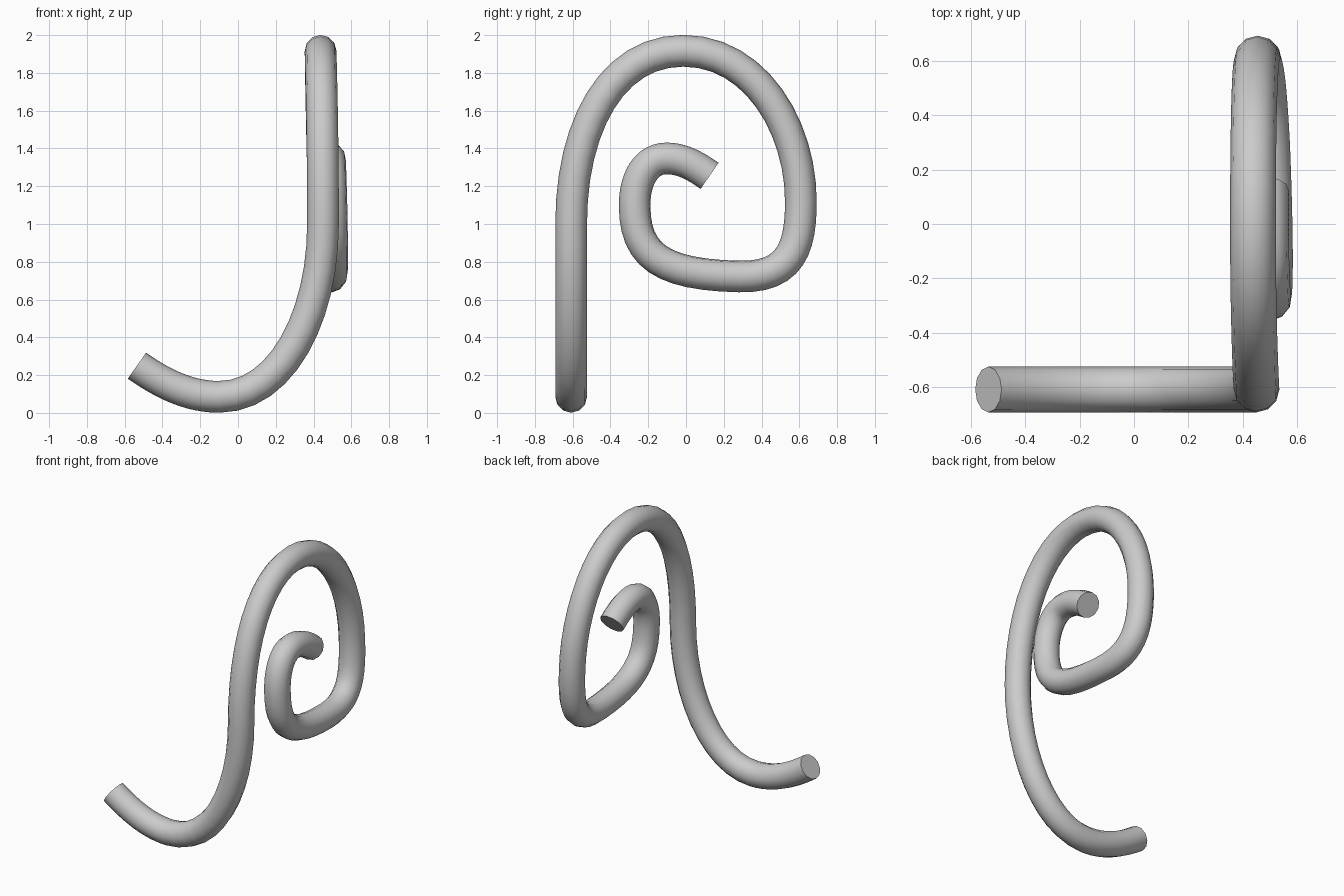
import bpy
import math

# Path knots of the bent rod: (left handle, point, right handle)
KNOTS = [
    ((-0.60, -0.608, 0.293), (-0.535, -0.608, 0.25), (-0.40, -0.608, 0.155)),
    ((-0.26, -0.608, 0.085), (-0.10, -0.608, 0.085), (0.23, -0.608, 0.085)),   # foot bend
    ((0.45, -0.608, 0.51), (0.45, -0.608, 1.00), (0.45, -0.608, 1.52)),        # upright
    ((0.437, -0.39, 1.917), (0.437, -0.015, 1.917), (0.437, 0.37, 1.917)),     # top arch
    ((0.443, 0.608, 1.51), (0.454, 0.608, 1.12), (0.462, 0.608, 0.88)),        # outer side
    ((0.476, 0.56, 0.715), (0.490, 0.28, 0.722), (0.506, -0.13, 0.732)),       # lower corner
    ((0.499, -0.272, 0.83), (0.495, -0.272, 1.10), (0.491, -0.272, 1.24)),     # inner side
    ((0.488, -0.21, 1.347), (0.486, -0.105, 1.347), (0.485, -0.02, 1.347)),    # inner arch
    ((0.485, 0.045, 1.31), (0.485, 0.125, 1.255), (0.485, 0.19, 1.21)),
]

curve = bpy.data.curves.new("spiral_hook", 'CURVE')
curve.dimensions = '3D'
curve.resolution_u = 12
curve.bevel_depth = 0.084
curve.bevel_resolution = 4
curve.use_fill_caps = True

spline = curve.splines.new('BEZIER')
spline.bezier_points.add(len(KNOTS) - 1)
for bp, (left, co, right) in zip(spline.bezier_points, KNOTS):
    bp.handle_left_type = bp.handle_right_type = 'FREE'
    bp.co, bp.handle_left, bp.handle_right = co, left, right

# Round rod, smooth along its length with crisp flat ends
hook = bpy.data.objects.new("spiral_hook", curve)
bpy.context.collection.objects.link(hook)
bpy.context.view_layer.objects.active = hook
hook.select_set(True)
bpy.ops.object.convert(target='MESH')
bpy.ops.object.shade_smooth_by_angle(angle=math.radians(50))
